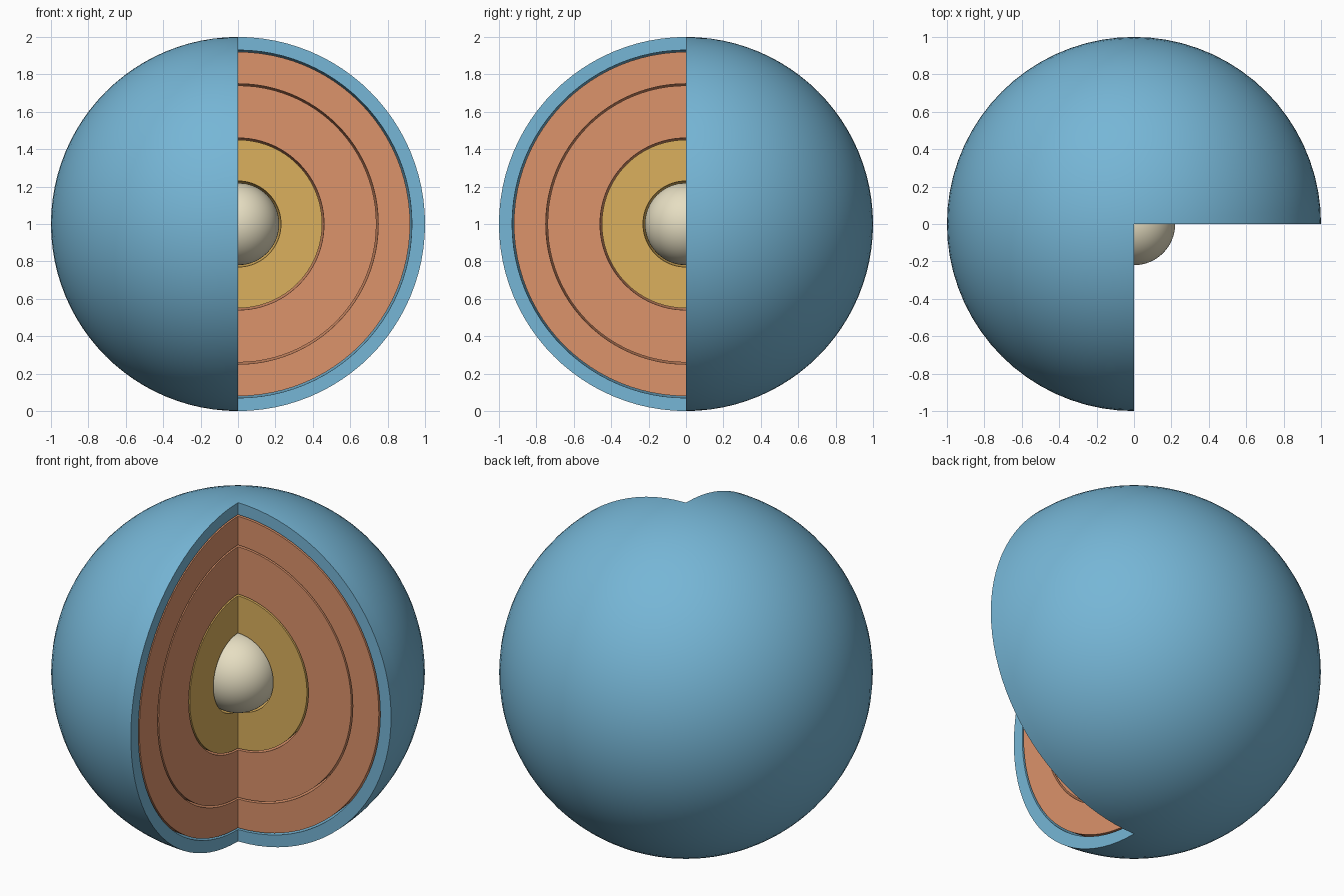
import bpy, bmesh
from math import sin, cos, pi, radians
from mathutils import Matrix, Vector

if "Cube" in bpy.data.objects:
    bpy.data.objects.remove(bpy.data.objects["Cube"])

RINGS = 48        # latitude steps, pole to pole
STEPS = 54        # longitude steps over the remaining three quarters


def material(name, r, g, b):
    lin = lambda c: ((c / 255 + 0.055) / 1.055) ** 2.4
    m = bpy.data.materials.new(name)
    m.diffuse_color = (lin(r), lin(g), lin(b), 1)
    m.use_nodes = True
    m.node_tree.nodes["Principled BSDF"].inputs["Base Color"].default_value = m.diffuse_color
    return m


def finish(bm, name, mat):
    bmesh.ops.recalc_face_normals(bm, faces=bm.faces)
    me = bpy.data.meshes.new(name)
    bm.to_mesh(me)
    bm.free()
    me.materials.append(mat)
    ob = bpy.data.objects.new(name, me)
    bpy.context.collection.objects.link(ob)
    ob.location.z = 1
    bpy.ops.object.select_all(action='DESELECT')
    ob.select_set(True)
    bpy.context.view_layer.objects.active = ob
    bpy.ops.object.shade_smooth_by_angle(angle=radians(30))
    return ob


def cut_shell(name, outer, inner, mat):
    """Thick hollow ball with the front right quarter left out."""
    bm = bmesh.new()
    arcs = []
    for r in (outer, inner):
        arc = [bm.verts.new((r * sin(pi * i / RINGS), 0, r * cos(pi * i / RINGS)))
               for i in range(RINGS + 1)]
        arcs.append(arc)
    # flat ring section on the first cut plane, and its copy on the second
    section = [bm.faces.new((arcs[0][i], arcs[0][i + 1], arcs[1][i + 1], arcs[1][i]))
               for i in range(RINGS)]
    copy = bmesh.ops.duplicate(bm, geom=section + [v for a in arcs for v in a]
                               + list(bm.edges))['geom']
    bmesh.ops.rotate(bm, verts=[g for g in copy if isinstance(g, bmesh.types.BMVert)],
                     cent=(0, 0, 0), matrix=Matrix.Rotation(1.5 * pi, 3, 'Z'))
    # revolve the outer and inner arcs
    for arc in arcs:
        edges = [bm.edges.new((bm.verts.new(a.co), bm.verts.new(b.co)))
                 for a, b in zip(arc, arc[1:])]
        verts = list({v for e in edges for v in e.verts})
        bmesh.ops.spin(bm, geom=verts + edges, cent=(0, 0, 0), axis=(0, 0, 1),
                       angle=1.5 * pi, steps=STEPS)
    bmesh.ops.remove_doubles(bm, verts=bm.verts, dist=0.0002)
    return finish(bm, name, mat)


blue = material("crust blue", 118, 182, 214)
orange = material("mantle orange", 220, 147, 107)
gold = material("core gold", 219, 176, 93)
cream = material("centre cream", 230, 222, 194)

# nested layers with thin gaps between them
cut_shell("crust", 1.0, 0.93, blue)
cut_shell("upper_mantle", 0.92, 0.75, orange)
cut_shell("lower_mantle", 0.74, 0.46, orange)
cut_shell("outer_core", 0.45, 0.23, gold)

# whole ball in the middle
bm = bmesh.new()
bmesh.ops.create_uvsphere(bm, u_segments=64, v_segments=32, radius=0.22)
finish(bm, "inner_core", cream)
